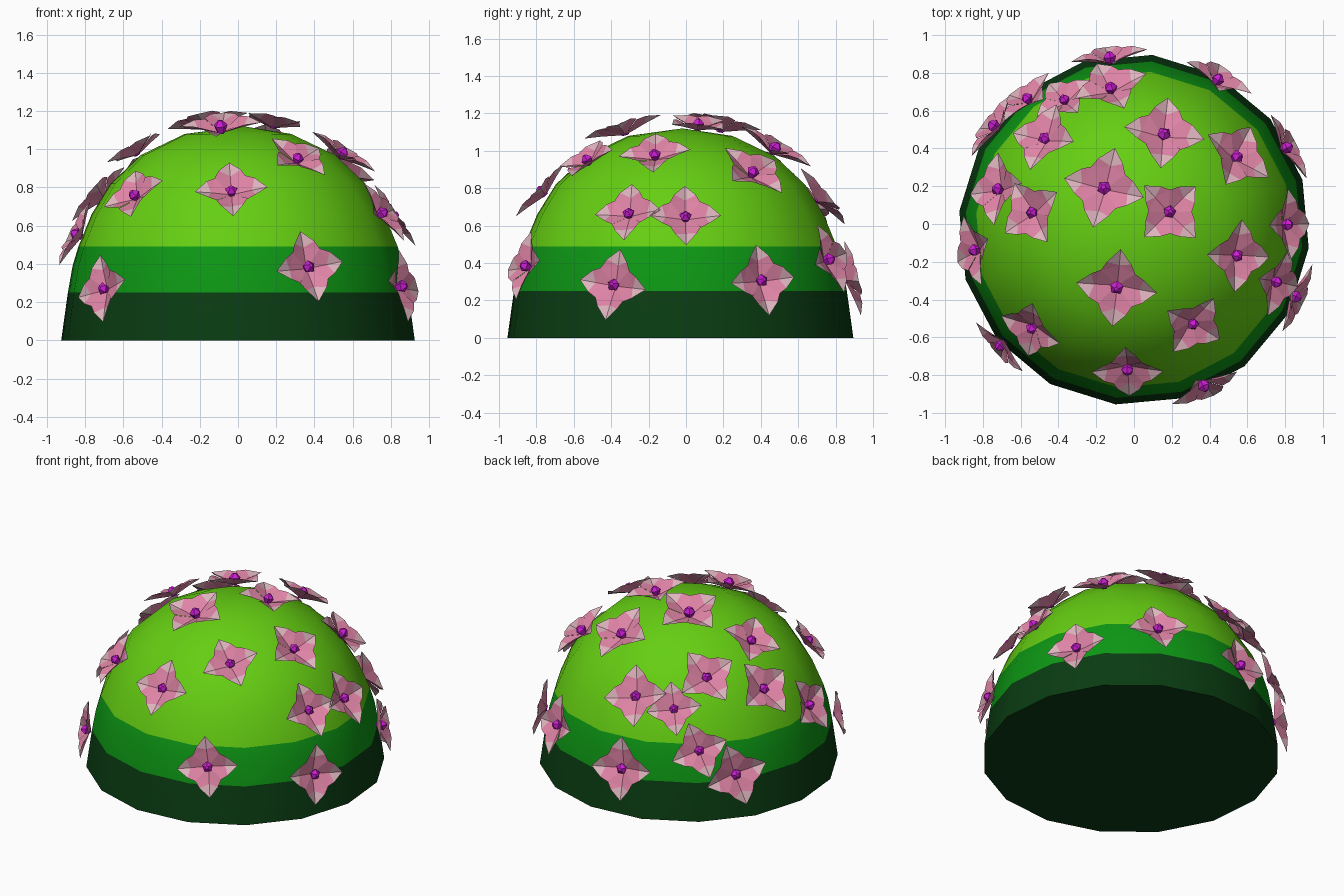
import bpy, bmesh, math
from mathutils import Vector, Matrix
from mathutils.bvhtree import BVHTree

if "Cube" in bpy.data.objects:
    bpy.data.objects.remove(bpy.data.objects["Cube"])


def material(name, rgb):
    m = bpy.data.materials.new(name)
    m.diffuse_color = (*rgb, 1)
    m.use_nodes = True
    m.node_tree.nodes["Principled BSDF"].inputs["Base Color"].default_value = m.diffuse_color
    return m


DARK = material("dark green", (0.003, 0.045, 0.006))
MID = material("mid green", (0.004, 0.31, 0.007))
LIME = material("lime green", (0.13, 0.62, 0.006))
PINK = material("pink", (0.74, 0.23, 0.38))
PALE = material("pale pink", (0.74, 0.46, 0.52))
MAGENTA = material("magenta", (0.60, 0.012, 0.65))


def finish(name, bm, mats):
    me = bpy.data.meshes.new(name)
    bm.to_mesh(me)
    for m in mats:
        me.materials.append(m)
    ob = bpy.data.objects.new(name, me)
    bpy.context.collection.objects.link(ob)
    return ob


# Bush: lathed 16-sided dome, coloured in three height bands
SIDES = 16
PROFILE = [(0.93, 0), (0.895, 0.25), (0.87, 0.39), (0.84, 0.49), (0.77, 0.66),
           (0.67, 0.82), (0.51, 0.97), (0.28, 1.08)]
bm = bmesh.new()
rings = []
for r, z in PROFILE:
    rings.append([bm.verts.new((r * math.cos(a), r * math.sin(a) - 0.03, z))
                  for a in (math.radians(84 + i * 360 / SIDES) for i in range(SIDES))])
top = bm.verts.new((0.03, -0.02, 1.12))
for lo, hi in zip(rings, rings[1:]):
    for i in range(SIDES):
        j = (i + 1) % SIDES
        bm.faces.new((lo[i], lo[j], hi[j], hi[i]))
for i in range(SIDES):
    bm.faces.new((rings[-1][i], rings[-1][(i + 1) % SIDES], top))
base = bm.faces.new(rings[0][::-1])
for f in bm.faces:
    z = f.calc_center_median().z
    f.material_index = 0 if z < 0.25 else 1 if z < 0.49 else 2
    f.smooth = f is not base
for e in base.edges:
    e.smooth = False
tree = BVHTree.FromBMesh(bm)
finish("bush", bm, [DARK, MID, LIME])


# Flower: four folded kite petals with pale tips
def petals_mesh():
    bm = bmesh.new()
    for k in range(4):
        rot = Matrix.Rotation(k * math.pi / 2, 3, 'Z')
        P = lambda x, y, z: bm.verts.new(rot @ Vector((x, y, z)))
        root, mid, tip = P(0, 0, 0), P(0.115, 0, 0.028), P(0.205, 0, 0.045)
        left, right = P(0.085, 0.088, 0.058), P(0.085, -0.088, 0.052)
        tl, tr = P(0.135, 0.062, 0.062), P(0.135, -0.062, 0.058)
        for vs, m in (((root, mid, left), 0), ((root, right, mid), 0),
                      ((mid, tl, left), 0), ((mid, right, tr), 0),
                      ((mid, tip, tl), 1), ((mid, tr, tip), 1)):
            bm.faces.new(vs).material_index = m
    return bm


# Bud: small pointed four-sided centre
def bud_mesh():
    bm = bmesh.new()
    for r1, r2, z, d in ((0.018, 0.036, 0.02, 0.04), (0.036, 0.012, 0.053, 0.026)):
        bmesh.ops.create_cone(bm, cap_ends=True, segments=5, radius1=r1, radius2=r2,
                              depth=d, matrix=Matrix.Translation((0, 0, z)))
    return bm


# Flower places: x, y, z near the surface, spin in degrees, scale
FLOWERS = [
    (-0.13, 0.92, 0.32, 5, 1.0), (-0.12, 0.72, 0.74, 15, 1.0), (0.46, 0.77, 0.42, 10, 0.95),
    (0.16, 0.48, 1.00, 10, 1.05), (0.58, 0.37, 0.92, 25, 1.0), (0.84, 0.42, 0.31, 5, 0.95),
    (0.82, 0.0, 0.64, 0, 0.93), (0.55, -0.17, 0.97, 10, 0.95), (0.77, -0.31, 0.66, 5, 0.9),
    (0.85, -0.38, 0.28, -8, 0.95), (0.31, -0.53, 0.94, 25, 0.9), (-0.09, -0.33, 1.09, 10, 1.05),
    (-0.03, -0.77, 0.77, 5, 0.93), (0.38, -0.87, 0.38, 8, 0.95), (-0.56, -0.58, 0.77, 30, 0.9),
    (-0.70, -0.65, 0.27, 15, 0.9), (-0.87, -0.14, 0.56, 15, 0.95), (-0.74, 0.19, 0.76, 20, 0.97),
    (-0.53, 0.06, 0.97, 43, 0.93), (-0.15, 0.18, 1.10, 40, 1.08), (0.18, 0.06, 1.10, 18, 0.95),
    (-0.50, 0.47, 0.90, 30, 0.97), (-0.74, 0.52, 0.30, 15, 1.0), (-0.55, 0.64, 0.46, 20, 0.9),
    (-0.37, 0.66, 0.70, 10, 0.85),
]
petals = finish("petals", petals_mesh(), [PINK, PALE])
bud = finish("bud", bud_mesh(), [MAGENTA])
for n, (x, y, z, spin, s) in enumerate(FLOWERS):
    loc, nor, _, _ = tree.find_nearest(Vector((x, y, z)))
    # smooth the facet normal with the direction out from the dome centre
    nor = (nor + (loc - Vector((0, -0.03, 0.1))).normalized()).normalized()
    side = Vector((0, 0, 1)).cross(nor).normalized()
    up = nor.cross(side)
    frame = Matrix((side, up, nor)).transposed().to_4x4()
    place = (Matrix.Translation(loc + nor * 0.018) @ frame
             @ Matrix.Rotation(math.radians(spin), 4, 'Z') @ Matrix.Scale(s, 4))
    for src in (petals, bud):
        ob = src if n == 0 else src.copy()
        if n:
            bpy.context.collection.objects.link(ob)
        ob.name = f"flower_{n + 1}_{src.data.name}"
        ob.matrix_world = place
